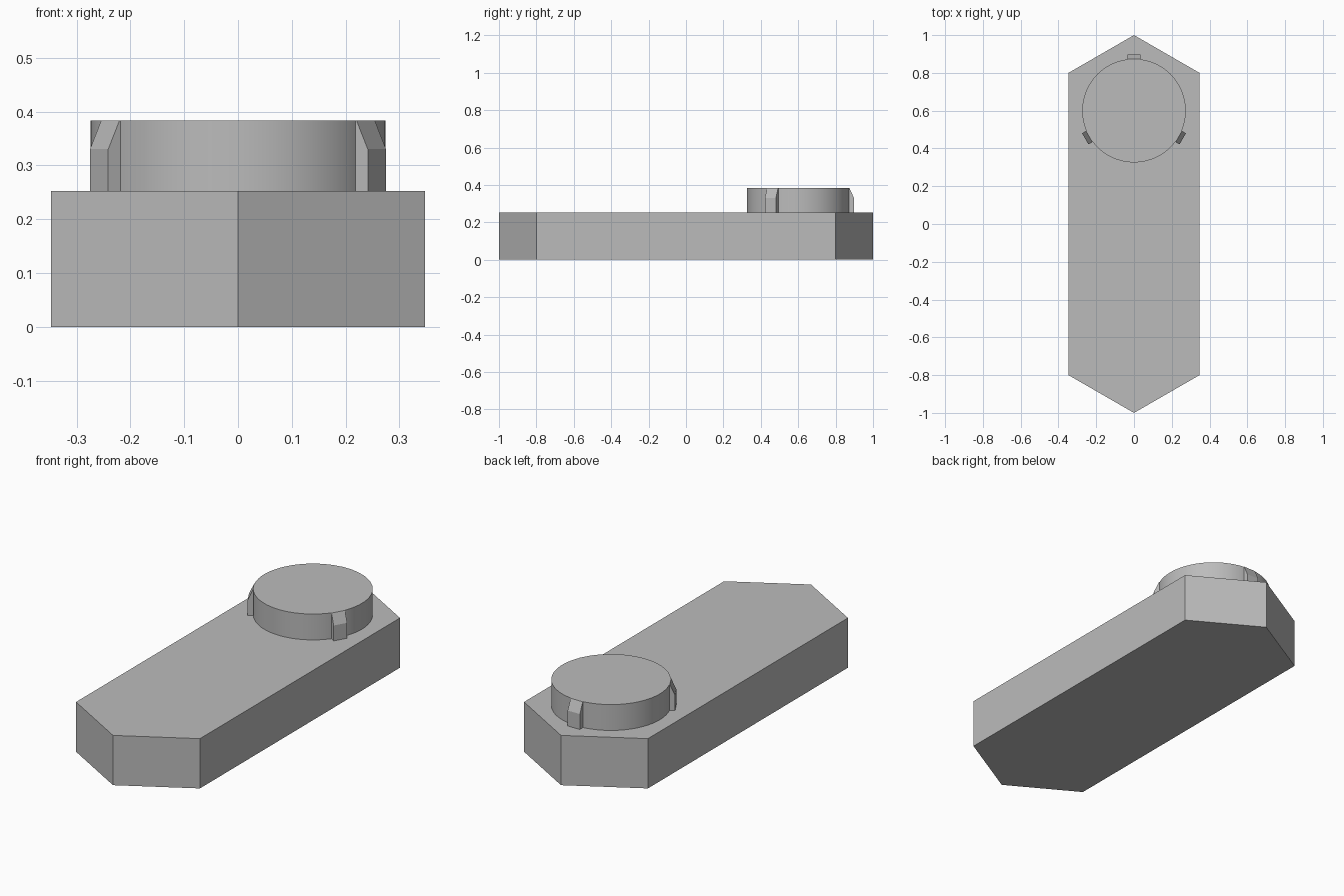
import bpy
import bmesh
from math import radians
from mathutils import Matrix, Vector

cube = bpy.data.objects.get("Cube")
if cube:
    bpy.data.objects.remove(cube, do_unlink=True)

BASE_TOP, TOP = 0.252, 0.383
RADIUS, RIB_RADIUS, RIB_HALF = 0.274, 0.298, 0.034
CENTRE = Vector((0, 0.6, 0))

grey = bpy.data.materials.new("plain_grey")
grey.use_nodes = True
colour = (0.5, 0.5, 0.5, 1)
grey.diffuse_color = colour
grey.node_tree.nodes["Principled BSDF"].inputs["Base Color"].default_value = colour


def extruded(name, outline, offset):
    """Solid made by sweeping a flat outline along an offset."""
    bm = bmesh.new()
    face = bm.faces.new([bm.verts.new(p) for p in outline])
    moved = bmesh.ops.extrude_face_region(bm, geom=[face])["geom"]
    verts = [v for v in moved if isinstance(v, bmesh.types.BMVert)]
    bmesh.ops.translate(bm, verts=verts, vec=offset)
    bmesh.ops.recalc_face_normals(bm, faces=bm.faces)
    mesh = bpy.data.meshes.new(name)
    bm.to_mesh(mesh)
    bm.free()
    mesh.materials.append(grey)
    obj = bpy.data.objects.new(name, mesh)
    bpy.context.collection.objects.link(obj)
    return obj


# Long bar with pointed ends
half = [(0.347, -0.8, 0), (0.347, 0.8, 0), (0, 1, 0)]
extruded("base_bar", half + [(-x, -y, z) for x, y, z in half], (0, 0, BASE_TOP))

# Round stud
bpy.ops.mesh.primitive_cylinder_add(
    vertices=96, radius=RADIUS, depth=TOP - BASE_TOP,
    location=(0, CENTRE.y, (TOP + BASE_TOP) / 2))
stud = bpy.context.object
stud.name = "round_stud"
stud.data.materials.append(grey)
bpy.ops.object.shade_smooth_by_angle(angle=radians(30))

# Three ribs around the stud, sloped in at the top
profile = [(0.25, BASE_TOP), (RIB_RADIUS, BASE_TOP), (RIB_RADIUS, 0.33),
           (RADIUS, TOP), (0.25, TOP)]
for i, angle in enumerate((90, 210, 330)):
    rib = extruded(f"stud_rib_{i + 1}", [(r, -RIB_HALF, z) for r, z in profile],
                   (0, 2 * RIB_HALF, 0))
    rib.data.transform(Matrix.Translation(CENTRE) @ Matrix.Rotation(radians(angle), 4, "Z"))
